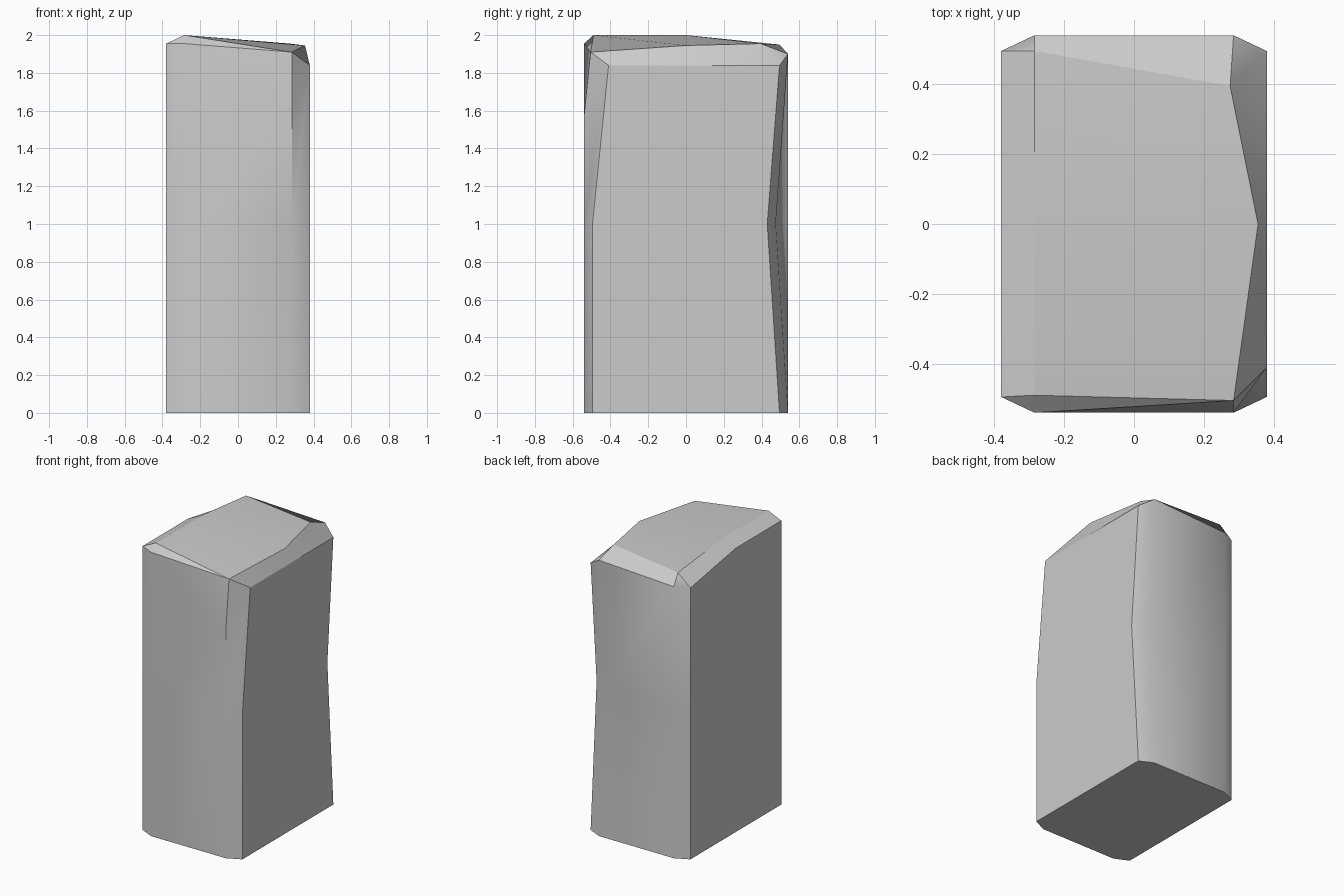
import bpy
import bmesh

if "Cube" in bpy.data.objects:
    bpy.data.objects.remove(bpy.data.objects["Cube"])

# chamfered rectangular footprint, counter-clockwise from front left
base = [(-.285, -.54), (.285, -.54), (.38, -.495), (.38, 0), (.38, .495),
        (.285, .54), (-.285, .54), (-.38, .495), (-.38, 0), (-.38, -.495)]

# mid-height ring: the back right corner is pinched in
pinch = {4: (.38, .43), 5: (.285, .475)}
middle = [pinch.get(i, p) for i, p in enumerate(base)]

# shoulder ring: front right corner leans back, heights vary
shoulder = list(base)
shoulder[2] = (.38, -.41)
shoulder_z = [1.955, 1.57, 1.84, 1.84, 1.84, 1.9, 1.87, 1.87, 1.955, 1.955]

# sloping worn top
cap = [(-.285, -.49, 2), (.285, -.505, 1.91), (.355, 0, 1.945),
       (.275, .395, 1.955), (-.285, .495, 1.95), (-.285, 0, 2)]

bm = bmesh.new()
low = [bm.verts.new((x, y, 0)) for x, y in base]
mid = [bm.verts.new((x, y, 1)) for x, y in middle]
high = [bm.verts.new((x, y, z)) for (x, y), z in zip(shoulder, shoulder_z)]
top = [bm.verts.new(p) for p in cap]

# bottom and side walls
bm.faces.new(low[::-1])
for lower, upper in ((low, mid), (mid, high)):
    for i in range(10):
        j = (i + 1) % 10
        bm.faces.new((lower[i], lower[j], upper[j], upper[i]))

# bevelled rim: cap vertex belonging to each shoulder vertex
owner = [0, 1, 1, 2, 3, 3, 4, 4, 5, 0]
for i in range(10):
    j = (i + 1) % 10
    a, b = top[owner[i]], top[owner[j]]
    if a is b:
        bm.faces.new((high[i], high[j], a))
    elif i == 0:
        bm.faces.new((high[i], high[j], b))
        bm.faces.new((high[i], b, a))
    else:
        bm.faces.new((high[i], high[j], b, a))

# top surface in two halves
bm.faces.new((top[0], top[1], top[2], top[5]))
bm.faces.new((top[5], top[2], top[3], top[4]))

mesh = bpy.data.meshes.new("stone_block")
bm.to_mesh(mesh)
bm.free()
block = bpy.data.objects.new("stone_block", mesh)
bpy.context.collection.objects.link(block)
bpy.context.view_layer.objects.active = block
block.select_set(True)
bpy.ops.object.shade_smooth_by_angle()
